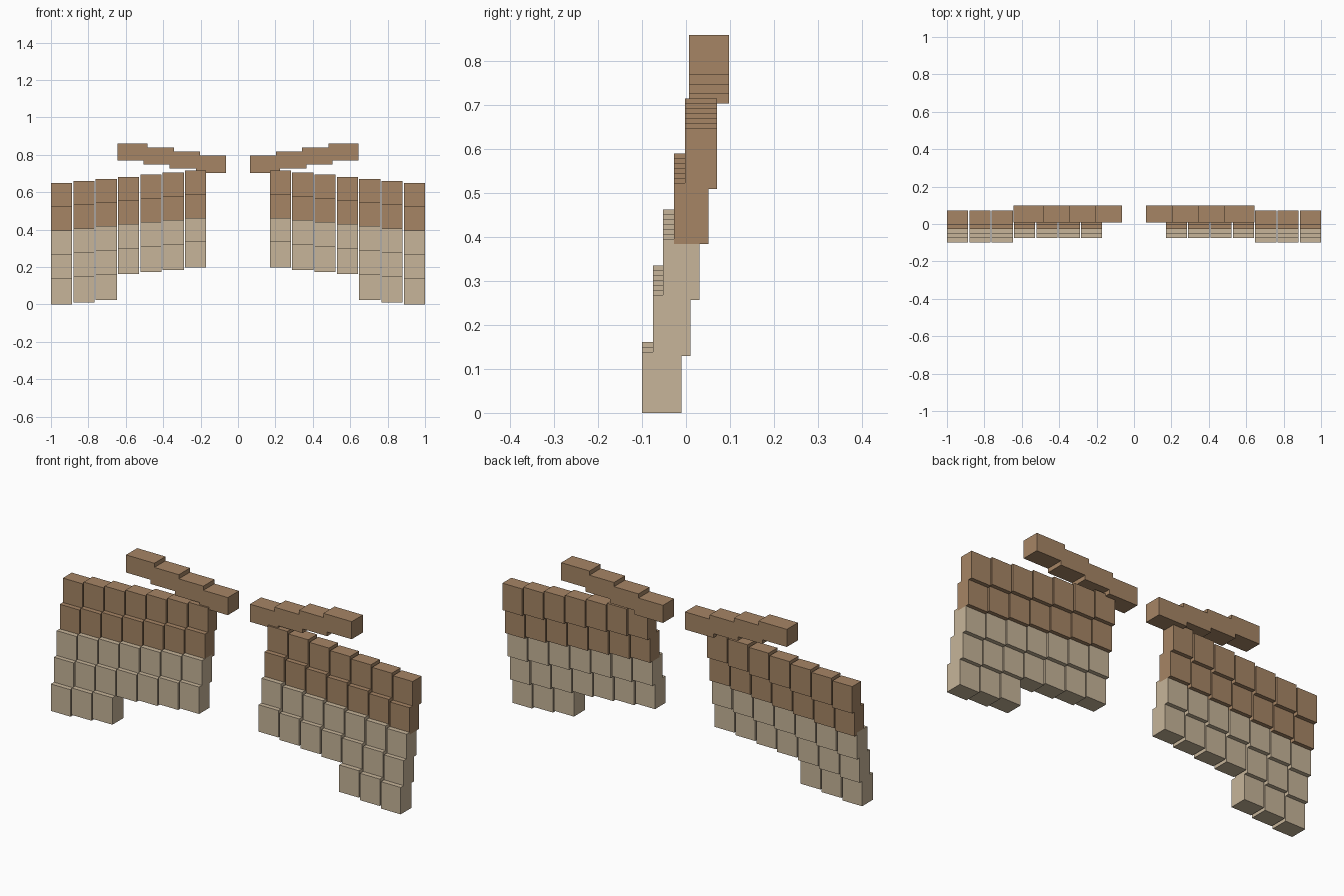
import bpy
import bmesh
from mathutils import Matrix

cube = bpy.data.objects.get("Cube")
if cube:
    bpy.data.objects.remove(cube, do_unlink=True)


def make_material(name, rgb):
    mat = bpy.data.materials.new(name)
    mat.use_nodes = True
    color = (*rgb, 1.0)
    mat.diffuse_color = color
    mat.node_tree.nodes["Principled BSDF"].inputs["Base Color"].default_value = color
    return mat


brown = make_material("brown", (0.38, 0.235, 0.13))
tan = make_material("tan", (0.57, 0.46, 0.32))


def build_blocks(name, blocks, mat):
    """Join boxes given as (x range, y range, z range) into one object."""
    bm = bmesh.new()
    for ranges in blocks:
        size = [abs(b - a) for a, b in ranges]
        center = [(a + b) / 2 for a, b in ranges]
        matrix = Matrix.Translation(center) @ Matrix.Diagonal((*size, 1))
        bmesh.ops.create_cube(bm, size=1, matrix=matrix)
    mesh = bpy.data.meshes.new(name)
    bm.to_mesh(mesh)
    bm.free()
    mesh.materials.append(mat)
    obj = bpy.data.objects.new(name, mesh)
    bpy.context.collection.objects.link(obj)


COLUMNS = 7
PITCH = 0.1195      # spacing of feather columns
WIDTH = 0.113       # width of one feather
RISE = 0.0112       # each column sits higher towards the middle
HEIGHT = 0.139

# Feather rows from top to bottom: name, front y, back y, bottom z, columns, material
rows = [
    ("upper_covert_feathers", -0.002, 0.071, 0.510, COLUMNS, brown),
    ("lower_covert_feathers", -0.027, 0.051, 0.384, COLUMNS, brown),
    ("upper_flight_feathers", -0.052, 0.031, 0.257, COLUMNS, tan),
    ("middle_flight_feathers", -0.075, 0.010, 0.129, COLUMNS, tan),
    ("wingtip_feathers", -0.100, -0.010, 0.0, 3, tan),
]

for side, sign in (("left", 1), ("right", -1)):
    # Hanging feathers, counted from the wing tip inwards
    for name, front, back, bottom, count, mat in rows:
        blocks = []
        for i in range(count):
            outer = 1 - i * PITCH
            low = bottom + i * RISE
            blocks.append(((sign * outer, sign * (outer - WIDTH)),
                           (front, back), (low, low + HEIGHT)))
        build_blocks(f"{side}_{name}", blocks, mat)

    # Stepped wing arm, rising outwards
    blocks = []
    for i in range(4):
        inner = 0.063 + 0.14 * i
        low = 0.704 + 0.0217 * i
        blocks.append(((sign * inner, sign * (inner + 0.162)),
                       (0.007, 0.098), (low, low + 0.091)))
    build_blocks(f"{side}_wing_arm", blocks, brown)
